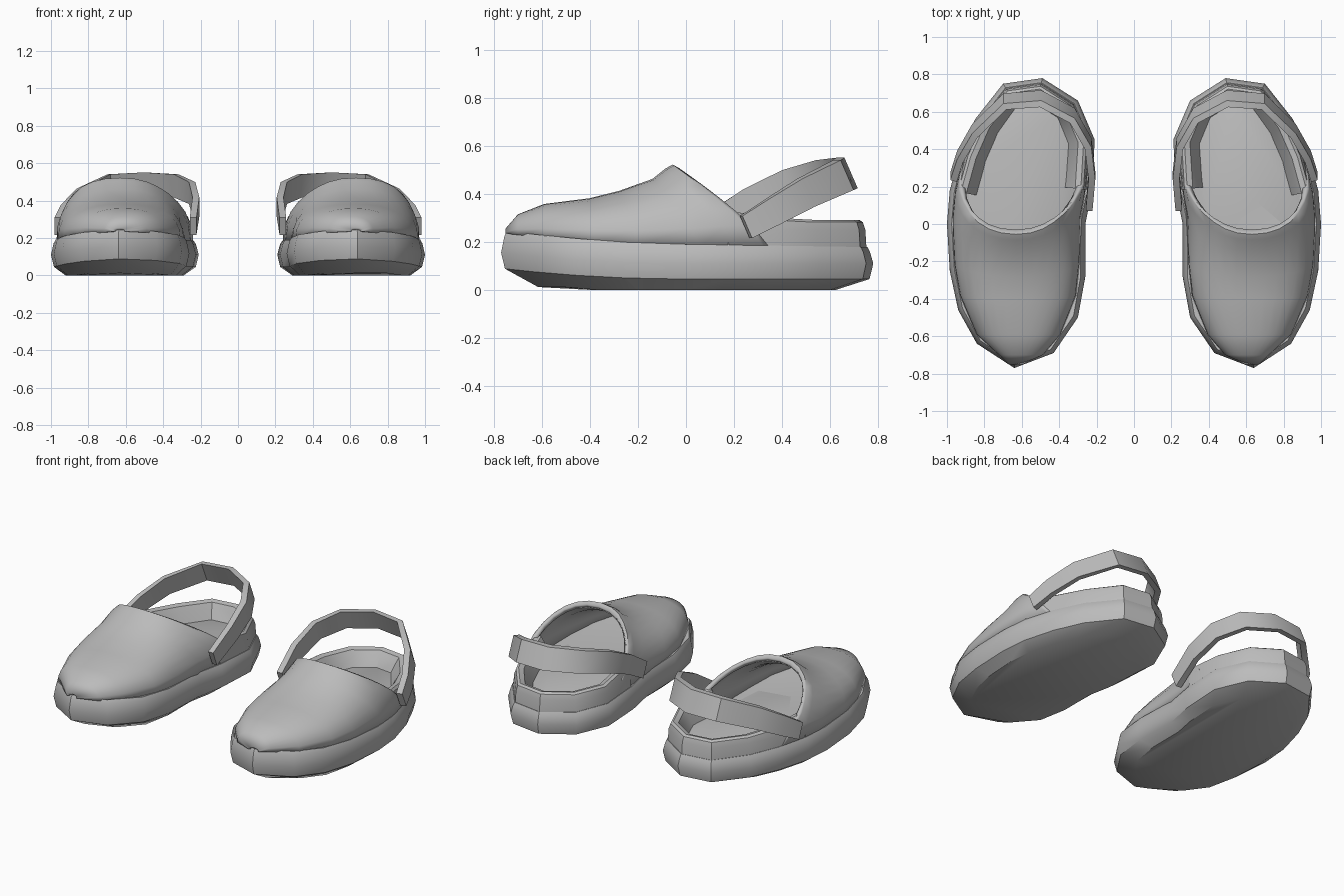
import bpy, bmesh, math
from mathutils import Vector

if "Cube" in bpy.data.objects:
    bpy.data.objects.remove(bpy.data.objects["Cube"])

grey = bpy.data.materials.new("soft grey")
grey.diffuse_color = (0.5, 0.5, 0.5, 1)
grey.use_nodes = True
grey.node_tree.nodes["Principled BSDF"].inputs["Base Color"].default_value = grey.diffuse_color

# Plan outline of one shoe, toe first, then up the outer side, heel, and back down the inner side
OUTLINE = [(.64, -.77), (.84, -.64), (.94, -.46), (.985, -.25), (1.0, 0), (.985, .18), (.93, .38),
           (.85, .56), (.70, .75), (.49, .78), (.30, .66), (.21, .45), (.225, .18), (.26, 0),
           (.26, -.28), (.30, -.50), (.43, -.69)]
OUTER = OUTLINE[:10]
INNER = [OUTLINE[0]] + OUTLINE[:8:-1]


def inset(points, d):
    """Move a closed counter-clockwise outline inward by d."""
    out = []
    for i, p in enumerate(points):
        a, b = Vector(points[i - 1]), Vector(points[(i + 1) % len(points)])
        t = (b - a).normalized()
        out.append((p[0] - t.y * d, p[1] + t.x * d))
    return out


def side_x(side, y):
    """X of the outline side at a given y."""
    for (x0, y0), (x1, y1) in zip(side, side[1:]):
        if y0 <= y <= y1:
            return x0 + (x1 - x0) * (y - y0) / max(y1 - y0, 1e-6)
    return side[0][0] if y < 0 else side[-1][0]


def loft(name, rows, closed=False, cap_first=False, cap_last=False, thick=0):
    """Skin rows of points, mirror to make the pair, shade smooth by angle."""
    bm = bmesh.new()
    grid = [[bm.verts.new(p) for p in r] for r in rows]
    n = len(rows[0])
    for a, b in zip(grid, grid[1:]):
        for i in range(n if closed else n - 1):
            j = (i + 1) % n
            bm.faces.new((a[i], a[j], b[j], b[i]))
    if cap_first:
        bm.faces.new(grid[0][::-1])
    if cap_last:
        bm.faces.new(grid[-1])
    bm.normal_update()
    me = bpy.data.meshes.new(name)
    bm.to_mesh(me)
    bm.free()
    ob = bpy.data.objects.new(name, me)
    bpy.context.collection.objects.link(ob)
    me.materials.append(grey)
    bpy.ops.object.select_all(action='DESELECT')
    ob.select_set(True)
    bpy.context.view_layer.objects.active = ob
    if thick:
        s = ob.modifiers.new("thickness", 'SOLIDIFY')
        s.thickness, s.offset = thick, -1
    ob.modifiers.new("pair", 'MIRROR').use_mirror_merge = False
    bpy.ops.object.shade_smooth_by_angle(angle=math.radians(35))
    return ob


def sole_top(y):
    """Height of the sole's upper edge, rising to the toe."""
    return .19 - .012 * y / .78 + (.045 * ((-y - .1) / .67) ** 1.5 if y < -.1 else 0)


def low_edge(y):
    return .045 + (.045 * (-y / .77) ** 2 if y < 0 else 0)


# Sole: flat tread, slanted lower edge, bulging side, rounded top edge
tread = [(.61 + (x - .61) * .80, y * .80) for x, y in OUTLINE]
sole = [[(x, y, .012 if y < -.5 else 0) for x, y in tread],
        [(x, y, low_edge(y)) for x, y in inset(OUTLINE, .016)],
        [(x, y, low_edge(y) + .065) for x, y in OUTLINE],
        [(x, y, sole_top(y) - .02) for x, y in inset(OUTLINE, .014)],
        [(x, y, sole_top(y)) for x, y in inset(OUTLINE, .025)],
        [(x, y, sole_top(y) - .005) for x, y in inset(OUTLINE, .05)]]
loft("sole", sole, closed=True, cap_first=True, cap_last=True)

# Vamp: arched sections from the toe, sweeping backward at their ends to form the slanted opening
STATIONS = [(-.752, .255, 0), (-.70, .315, 0), (-.59, .358, 0), (-.40, .382, .02), (-.28, .412, .08),
            (-.14, .462, .2), (-.085, .506, .3), (-.055, .522, .38), (-.03, .508, .38)]
vamp = []
for y0, top, sweep in STATIONS:
    row = []
    for k in range(17):
        a = math.pi * k / 16
        s, c = math.sin(a), math.cos(a)
        y = y0 + sweep * (1 - s)
        xo, xi = side_x(OUTER, y) - .025, side_x(INNER, y) + .03
        if y0 < -.74:
            xo, xi = .67, .60
        z0 = sole_top(y) - .01
        across = math.copysign(abs(c) ** .9, c)
        row.append(((xo + xi) / 2 + across * (xo - xi) / 2, y, z0 + (top - z0) * s ** .8))
    vamp.append(row)
loft("vamp", vamp, thick=.03)

# Heel collar: low rounded wall running round the back, a little higher where it meets the vamp
BACK = [p for p in OUTLINE if p[1] > .1]


def wall(d, z):
    """Row of the collar wall at inset d; z is a height rule."""
    return [(x, y, z(y)) for (x, y), q in zip(inset(OUTLINE, d), OUTLINE) if q in BACK]


def rim(y):
    return .292 + max(0, .42 - y) * .15


collar = [wall(.028, lambda y: sole_top(y) - .02), wall(.034, lambda y: .25),
          wall(.045, lambda y: rim(y) - .01), wall(.06, rim),
          wall(.09, lambda y: rim(y) - .008), wall(.11, lambda y: rim(y) - .04), wall(.15, lambda y: .18)]
loft("heel_collar", collar)

# Footbed: flat panel inside the opening
footbed = [[(x, y, .17) for x, y in inset(OUTLINE, .06)],
           [(x, y, .196) for x, y in inset(OUTLINE, .13)]]
loft("footbed", footbed, closed=True, cap_last=True)

# Heel strap: tilted band looping behind the heel from side to side
PATH = [(.965, .25, .262), (.93, .36, .325), (.85, .50, .405), (.69, .655, .478), (.50, .67, .487),
        (.33, .58, .478), (.245, .43, .44), (.225, .26, .365), (.24, .09, .262)]
up = Vector((0, -.4, .92))
strap = []
for i, p in enumerate(PATH):
    p = Vector(p)
    t = Vector(PATH[min(i + 1, 8)]) - Vector(PATH[max(i - 1, 0)])
    out = Vector((t.y, -t.x, 0)).normalized() * .018
    h = up * (.05 + .019 * math.sin(math.pi * i / 8))
    strap.append([p + out - h, p + out + h, p - out + h, p - out - h])
loft("heel_strap", strap, closed=True, cap_first=True, cap_last=True)

# Make every part face outward
for ob in bpy.context.collection.objects:
    bm = bmesh.new()
    bm.from_mesh(ob.data)
    bmesh.ops.recalc_face_normals(bm, faces=bm.faces)
    if ob.name == "vamp":
        bm.normal_update()
        if sum(f.normal.z * f.calc_area() for f in bm.faces) < 0:
            bmesh.ops.reverse_faces(bm, faces=bm.faces)
    elif ob.name == "heel_collar":
        if max(bm.faces, key=lambda f: f.calc_center_median().z).normal.z < 0:
            bmesh.ops.reverse_faces(bm, faces=bm.faces)
    elif ob.name == "footbed":
        if max(bm.faces, key=lambda f: f.calc_area()).normal.z < 0:
            bmesh.ops.reverse_faces(bm, faces=bm.faces)
    bm.to_mesh(ob.data)
    bm.free()
